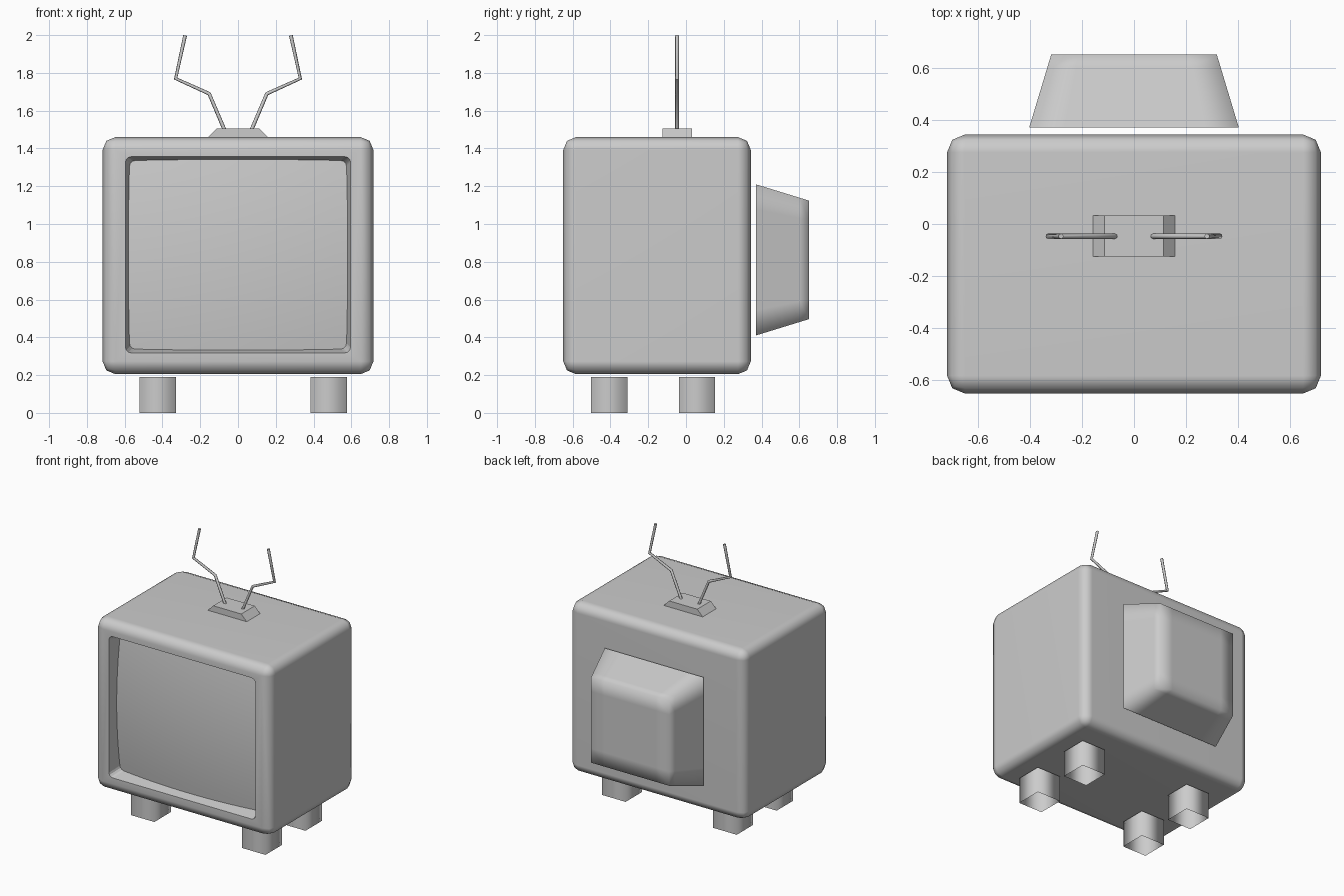
import bpy, bmesh, math
from mathutils import Vector, Matrix

if "Cube" in bpy.data.objects:
    bpy.data.objects.remove(bpy.data.objects["Cube"])


def make(name, bm, angle=180):
    bmesh.ops.recalc_face_normals(bm, faces=bm.faces)
    me = bpy.data.meshes.new(name)
    bm.to_mesh(me)
    bm.free()
    ob = bpy.data.objects.new(name, me)
    bpy.context.collection.objects.link(ob)
    smooth(ob, angle)
    return ob


def smooth(ob, angle):
    bpy.ops.object.select_all(action='DESELECT')
    ob.select_set(True)
    bpy.context.view_layer.objects.active = ob
    if angle >= 180:
        bpy.ops.object.shade_smooth()
    else:
        bpy.ops.object.shade_smooth_by_angle(angle=math.radians(angle))


def box(lo, hi):
    lo, hi = Vector(lo), Vector(hi)
    bm = bmesh.new()
    bmesh.ops.create_cube(bm, size=1)
    size, mid = hi - lo, (hi + lo) / 2
    for v in bm.verts:
        v.co = Vector(a * b for a, b in zip(v.co, size)) + mid
    return bm


def rear_face(bm):
    return max(bm.faces, key=lambda f: f.calc_center_median().y)


def taper(face, kx, kz):
    c = face.calc_center_median()
    for v in face.verts:
        v.co.x = c.x + (v.co.x - c.x) * kx
        v.co.z = c.z + (v.co.z - c.z) * kz


FRONT, ZC = -0.65, 0.837

# Recess cutter: tapered opening with rounded corners
bm = box((-0.607, FRONT - 0.05, ZC - 0.53), (0.607, -0.535, ZC + 0.53))
taper(rear_face(bm), 0.94, 0.935)
long_edges = [e for e in bm.edges if abs(e.verts[0].co.y - e.verts[1].co.y) > 0.1]
bmesh.ops.bevel(bm, geom=long_edges, offset=0.03, segments=3, profile=0.5, affect='EDGES')
cutter = make("recess_cutter", bm)
cutter.hide_render = True

# Cabinet: rounded box with the screen recess cut out
bm = box((-0.717, FRONT, 0.205), (0.717, 0.343, 1.46))
bmesh.ops.bevel(bm, geom=bm.edges[:], offset=0.068, segments=2, profile=0.5, affect='EDGES')
cabinet = make("cabinet", bm, 50)
mod = cabinet.modifiers.new("recess", 'BOOLEAN')
mod.object = cutter
mod.operation = 'DIFFERENCE'
mod.solver = 'EXACT'
bpy.ops.object.modifier_apply(modifier=mod.name)
bpy.data.objects.remove(cutter)

# Remove the recess floor, the screen closes it
bm = bmesh.new()
bm.from_mesh(cabinet.data)
floor = [f for f in bm.faces if abs(f.calc_center_median().y + 0.535) < 0.005
         and abs(f.normal.y) > 0.9]
bmesh.ops.delete(bm, geom=floor, context='FACES_ONLY')
bm.to_mesh(cabinet.data)
bm.free()
smooth(cabinet, 50)
cabinet.modifiers.new("even_shading", 'WEIGHTED_NORMAL').keep_sharp = True

# Screen: bulging glass
bm = bmesh.new()
bmesh.ops.create_grid(bm, x_segments=16, y_segments=16, size=1)
for v in bm.verts:
    u, w = v.co.x, v.co.y
    bulge = 1 - (u * u + w * w) / 2
    v.co = (u * 0.593, -0.545 - 0.07 * bulge, ZC + w * 0.515)
screen = make("screen", bm)
if screen.data.polygons[0].normal.y > 0:
    screen.data.flip_normals()

# Rear housing: open tapered box behind the cabinet
bm = box((-0.402, 0.37, 0.41), (0.402, 0.65, 1.21))
taper(rear_face(bm), 0.79, 0.785)
inner = min(bm.faces, key=lambda f: f.calc_center_median().y)
bmesh.ops.delete(bm, geom=[inner], context='FACES_ONLY')
bmesh.ops.subdivide_edges(bm, edges=bm.edges[:], cuts=5, use_grid_fill=True)
make("rear_housing", bm)

# Legs: open square tubes
for side, x in (("left", -0.425), ("right", 0.48)):
    for end, y in (("front", -0.407), ("back", 0.058)):
        bm = bmesh.new()
        r = 0.096 * math.sqrt(2)
        bmesh.ops.create_cone(bm, cap_ends=False, segments=4, radius1=r, radius2=r, depth=0.19,
                              matrix=Matrix.Translation((x, y, 0.095))
                              @ Matrix.Rotation(math.pi / 4, 4, 'Z'))
        # keep the square aligned with the axes
        for v in bm.verts:
            v.co.x = x + math.copysign(0.096, v.co.x - x) if abs(v.co.x - x) > 0.01 else v.co.x
        make(f"{end}_{side}_leg", bm)

# Antenna base: trapezoid block
bm = box((-0.163, -0.125, 1.455), (0.163, 0.032, 1.505))
for v in bm.verts:
    if v.co.z > 1.48:
        v.co.x *= 0.7
make("antenna_base", bm, 30)

# Antennas: thin bent rods
for side, s in (("left", -1), ("right", 1)):
    cu = bpy.data.curves.new(f"{side}_antenna", 'CURVE')
    cu.dimensions = '3D'
    cu.bevel_depth = 0.01
    cu.bevel_resolution = 2
    cu.use_fill_caps = True
    path = [(0.07, 1.495), (0.153, 1.69), (0.33, 1.77), (0.28, 1.998)]
    sp = cu.splines.new('POLY')
    sp.points.add(len(path) - 1)
    for p, (x, z) in zip(sp.points, path):
        p.co = (s * x, -0.047, z, 1)
    ob = bpy.data.objects.new(f"{side}_antenna", cu)
    bpy.context.collection.objects.link(ob)
    bpy.ops.object.select_all(action='DESELECT')
    ob.select_set(True)
    bpy.context.view_layer.objects.active = ob
    bpy.ops.object.convert(target='MESH')
    smooth(bpy.context.object, 60)
